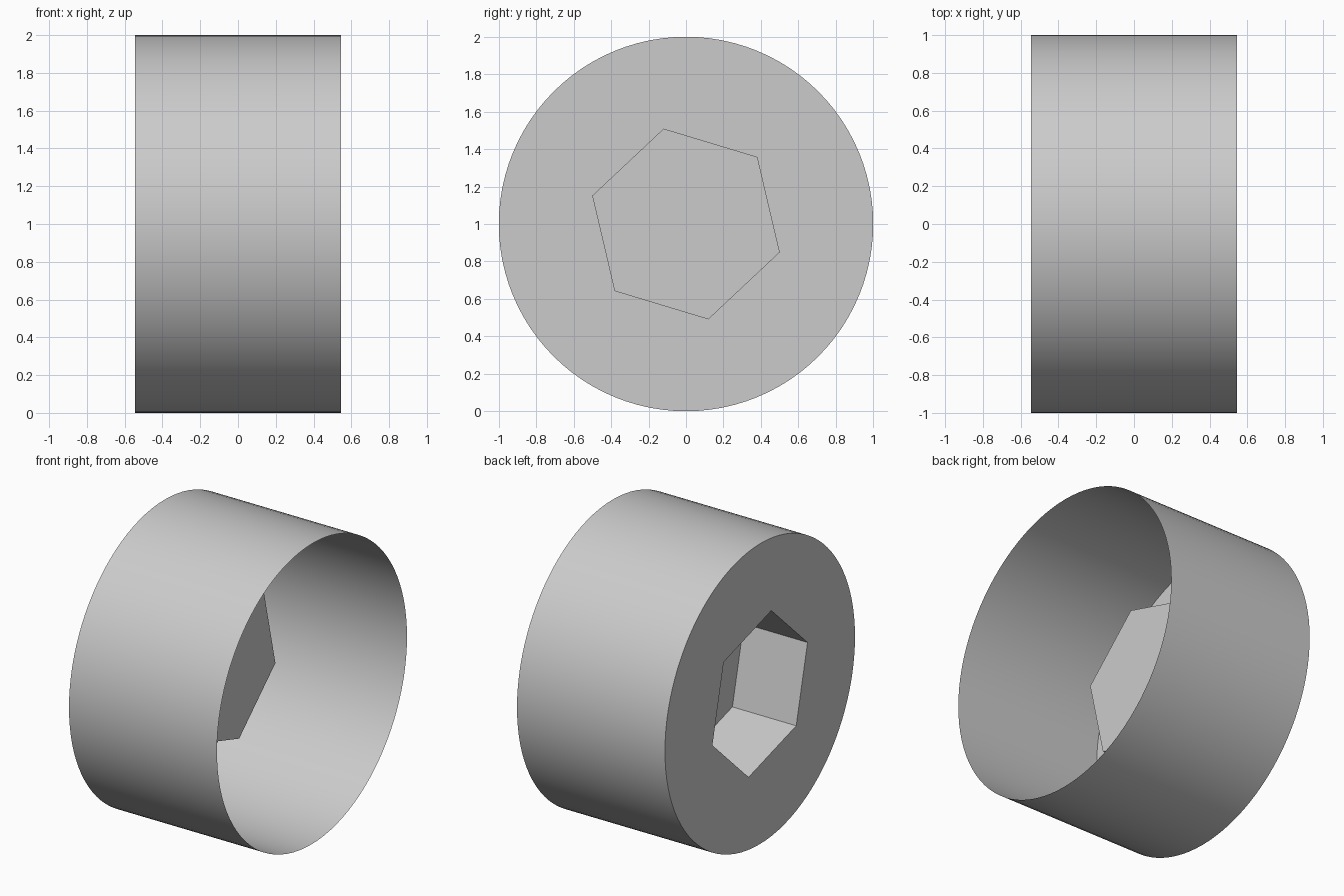
import bpy, bmesh, math

if "Cube" in bpy.data.objects:
    bpy.data.objects.remove(bpy.data.objects["Cube"])

HALF = 0.545        # half length of the drum along x
POCKET_X = -0.075   # floor of the hexagonal socket

grey = bpy.data.materials.new("light grey")
grey.diffuse_color = (0.6, 0.6, 0.6, 1)
grey.use_nodes = True
grey.node_tree.nodes["Principled BSDF"].inputs["Base Color"].default_value = grey.diffuse_color


def ring(bm, x, radius, count, start=0.0):
    """Closed ring of vertices around the x axis."""
    verts = []
    for i in range(count):
        a = start + 2 * math.pi * i / count
        verts.append(bm.verts.new((x, radius * math.cos(a), 1 + radius * math.sin(a))))
    return verts


def wall(bm, a, b):
    """Quads joining two matching rings."""
    n = len(a)
    for i in range(n):
        j = (i + 1) % n
        bm.faces.new((a[i], a[j], b[j], b[i]))


bm = bmesh.new()

# open thin drum wall
closed_rim = ring(bm, -HALF, 1.0, 96)
open_rim = ring(bm, HALF, 1.0, 96)
wall(bm, closed_rim, open_rim)

# hexagonal socket sunk into the closed end
hex_angle = math.radians(-16.8)
mouth = ring(bm, -HALF, 0.523, 6, hex_angle)
floor = ring(bm, POCKET_X, 0.523, 6, hex_angle)
wall(bm, mouth, floor)
bm.faces.new(floor)

# flat end cap between the rim and the socket mouth
edges = [bm.edges.get((r[i], r[(i + 1) % len(r)]))
         for r in (closed_rim, mouth) for i in range(len(r))]
bmesh.ops.triangle_fill(bm, edges=edges, use_beauty=True, normal=(-1, 0, 0))
bmesh.ops.recalc_face_normals(bm, faces=bm.faces[:])
# make the cap face outwards
if any(f.normal.x > 0.9 and f.calc_center_median().x < -HALF + 0.01 for f in bm.faces):
    bmesh.ops.reverse_faces(bm, faces=bm.faces[:])

mesh = bpy.data.meshes.new("socket_drum")
bm.to_mesh(mesh)
bm.free()
mesh.materials.append(grey)
drum = bpy.data.objects.new("socket_drum", mesh)
bpy.context.collection.objects.link(drum)
bpy.context.view_layer.objects.active = drum
drum.select_set(True)
bpy.ops.object.shade_smooth_by_angle(angle=math.radians(30))
